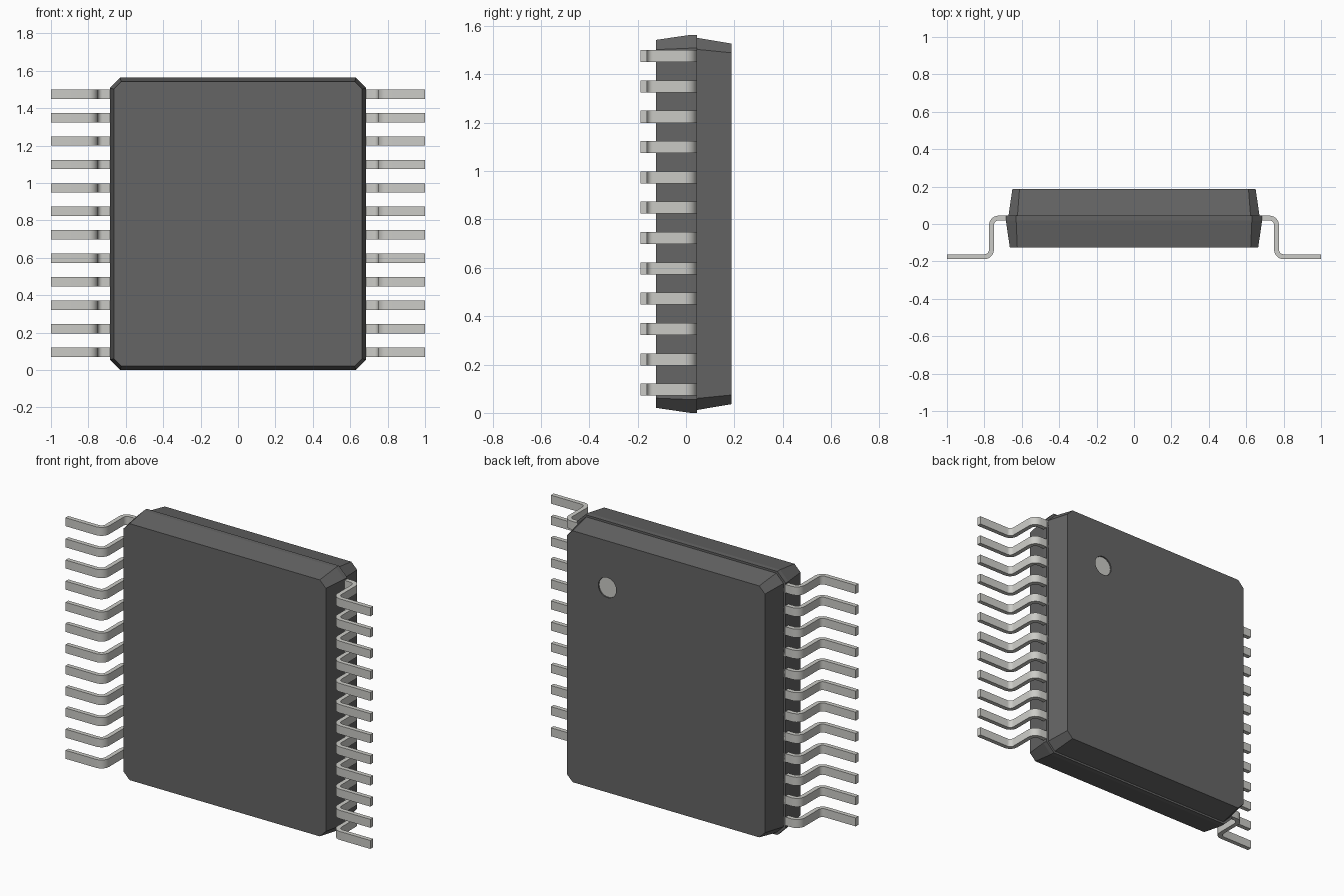
import bpy, bmesh
from math import radians, cos, sin

if "Cube" in bpy.data.objects:
    bpy.data.objects.remove(bpy.data.objects["Cube"])

H = 1.563          # body height
MID = H / 2


def material(name, rgb):
    m = bpy.data.materials.new(name)
    m.diffuse_color = (*rgb, 1)
    m.use_nodes = True
    m.node_tree.nodes["Principled BSDF"].inputs["Base Color"].default_value = m.diffuse_color
    return m


def make_object(name, bm, mat):
    bmesh.ops.recalc_face_normals(bm, faces=bm.faces)
    me = bpy.data.meshes.new(name)
    bm.to_mesh(me)
    bm.free()
    me.materials.append(mat)
    ob = bpy.data.objects.new(name, me)
    bpy.context.collection.objects.link(ob)
    return ob


def activate(ob):
    bpy.ops.object.select_all(action='DESELECT')
    ob.select_set(True)
    bpy.context.view_layer.objects.active = ob


def arc(cx, cy, r, a0, a1, n=6):
    angles = [radians(a0 + (a1 - a0) * i / n) for i in range(n + 1)]
    return [(cx + r * cos(a), cy + r * sin(a)) for a in angles]


dark = material("dark_plastic", (0.13, 0.13, 0.13))
metal = material("lead_metal", (0.6, 0.6, 0.57))

# Body: stacked octagonal rings (y, half width, half height, corner chamfer)
rings = [(-0.125, 0.664, MID - 0.021, 0.040),
         (0.018, 0.685, MID, 0.055),
         (0.045, 0.685, MID, 0.055),
         (0.045, 0.671, MID - 0.012, 0.048),
         (0.188, 0.650, MID - 0.036, 0.038)]
bm = bmesh.new()
loops = []
for y, w, h, c in rings:
    pts = [(w, h - c), (w - c, h), (c - w, h), (-w, h - c),
           (-w, c - h), (c - w, -h), (w - c, -h), (w, c - h)]
    loops.append([bm.verts.new((x, y, MID + z)) for x, z in pts])
for a, b in zip(loops, loops[1:]):
    for i in range(8):
        j = (i + 1) % 8
        bm.faces.new((a[i], a[j], b[j], b[i]))
bm.faces.new(loops[0])
bm.faces.new(loops[-1])
body = make_object("body", bm, dark)


def disc(name, y, depth, radius, mat):
    bpy.ops.mesh.primitive_cylinder_add(vertices=32, radius=radius, depth=depth,
                                        location=(0.385, y, 1.25),
                                        rotation=(radians(90), 0, 0))
    ob = bpy.context.object
    ob.name = name
    ob.data.materials.append(mat)
    return ob


# Shallow round recess on the back face with a pale floor
cutter = disc("dimple_cutter", 0.188, 0.024, 0.059, dark)
cut = body.modifiers.new("dimple", 'BOOLEAN')
cut.operation = 'DIFFERENCE'
cut.object = cutter
cut.solver = 'EXACT'
activate(body)
bpy.ops.object.modifier_apply(modifier=cut.name)
bpy.data.objects.remove(cutter)
marker = disc("orientation_marker", 0.175, 0.01, 0.0588, metal)
activate(marker)
bpy.ops.object.shade_smooth_by_angle(angle=radians(30))

# Leads: one gull-wing profile, repeated up the side and mirrored
outline = ([(0.66, 0.045)]
           + arc(0.724, -0.006, 0.051, 90, 0)
           + arc(0.800, -0.137, 0.025, 180, 270)
           + [(1.0, -0.162), (1.0, -0.188)]
           + arc(0.800, -0.137, 0.051, 270, 180)
           + arc(0.724, -0.006, 0.025, 0, 90)
           + [(0.66, 0.019)])
bm = bmesh.new()
face = bm.faces.new([bm.verts.new((x, y, 0.071)) for x, y in outline])
ext = bmesh.ops.extrude_face_region(bm, geom=[face])
bmesh.ops.translate(bm, vec=(0, 0, 0.05),
                    verts=[g for g in ext["geom"] if isinstance(g, bmesh.types.BMVert)])
leads = make_object("leads", bm, metal)
activate(leads)
bpy.ops.object.shade_smooth_by_angle(angle=radians(30))
arr = leads.modifiers.new("column", 'ARRAY')
arr.count = 12
arr.use_relative_offset = False
arr.use_constant_offset = True
arr.constant_offset_displace = (0, 0, 0.1254)
leads.modifiers.new("both_sides", 'MIRROR').use_axis = (True, False, False)
